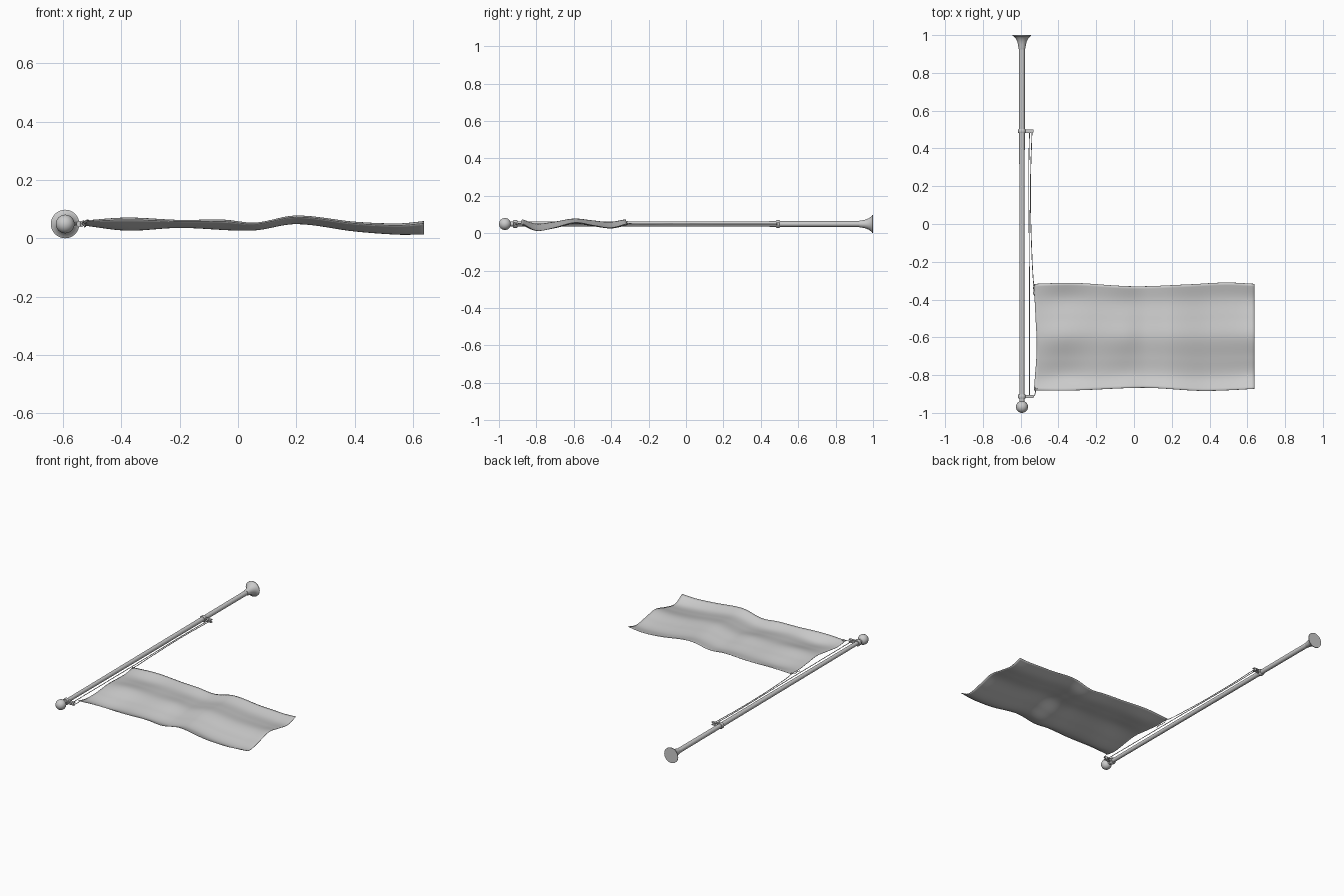
import bpy, bmesh, math
from mathutils import Vector

if "Cube" in bpy.data.objects:
    bpy.data.objects.remove(bpy.data.objects["Cube"])

PX, PZ = -0.593, 0.049  # pole axis


def make(name, bm, angle=40):
    bmesh.ops.recalc_face_normals(bm, faces=bm.faces)
    me = bpy.data.meshes.new(name)
    bm.to_mesh(me)
    bm.free()
    ob = bpy.data.objects.new(name, me)
    bpy.context.collection.objects.link(ob)
    bpy.ops.object.select_all(action='DESELECT')
    ob.select_set(True)
    bpy.context.view_layer.objects.active = ob
    bpy.ops.object.shade_smooth_by_angle(angle=math.radians(angle))
    return ob


def lathe_y(name, profile, n=32):
    """Revolve (radius, y) points about the pole axis."""
    bm = bmesh.new()
    rings = []
    for r, y in profile:
        rings.append([bm.verts.new((PX + r * math.cos(2 * math.pi * i / n), y,
                                    PZ + r * math.sin(2 * math.pi * i / n))) for i in range(n)])
    for a, b in zip(rings, rings[1:]):
        for i in range(n):
            bm.faces.new((a[i], a[(i + 1) % n], b[(i + 1) % n], b[i]))
    bm.faces.new(rings[0])
    bm.faces.new(rings[-1])
    return make(name, bm)


def rope(name, pts, r=0.002):
    cu = bpy.data.curves.new(name, 'CURVE')
    cu.dimensions = '3D'
    cu.bevel_depth = r
    cu.bevel_resolution = 2
    cu.use_fill_caps = True
    sp = cu.splines.new('BEZIER')
    sp.bezier_points.add(len(pts) - 1)
    for bp, p in zip(sp.bezier_points, pts):
        bp.co = p
        bp.handle_left_type = bp.handle_right_type = 'AUTO'
    ob = bpy.data.objects.new(name, cu)
    bpy.context.collection.objects.link(ob)
    return ob


def interp(pts, t):
    """Smooth cubic through (t, value) points."""
    if t <= pts[0][0]:
        return pts[0][1]
    for k in range(len(pts) - 1):
        (t0, v0), (t1, v1) = pts[k], pts[k + 1]
        if t <= t1:
            pa, pb = pts[max(k - 1, 0)], pts[min(k + 2, len(pts) - 1)]
            h, s = t1 - t0, (t - t0) / (t1 - t0)
            m0, m1 = (v1 - pa[1]) / (t1 - pa[0]) * h, (pb[1] - v0) / (pb[0] - t0) * h
            return ((2 * s**3 - 3 * s**2 + 1) * v0 + (s**3 - 2 * s**2 + s) * m0
                    + (3 * s**2 - 2 * s**3) * v1 + (s**3 - s**2) * m1)
    return pts[-1][1]


# Pole with a slight taper, and its flared foot
lathe_y("pole", [(0.0125, -0.95), (0.0155, 0.95)])
lathe_y("flared_foot", [(0.0165, 0.925), (0.019, 0.935), (0.021, 0.95), (0.025, 0.965),
                        (0.032, 0.98), (0.042, 0.992), (0.049, 0.996), (0.049, 1.0)])

# Ball finial
bm = bmesh.new()
bmesh.ops.create_uvsphere(bm, u_segments=32, v_segments=16, radius=0.032)
bmesh.ops.translate(bm, verts=bm.verts, vec=(PX, -0.968, PZ))
make("finial_ball", bm, 60)

# Collars with a peg to carry the halyard
for name, y in (("lower", 0.492), ("upper", -0.913)):
    lathe_y(name + "_collar", [(0.0185, y - 0.011), (0.0205, y - 0.008),
                               (0.0205, y + 0.008), (0.0185, y + 0.011)])
    for dz in (-0.008, 0.008):
        bm = bmesh.new()
        bmesh.ops.create_cube(bm, size=1)
        bmesh.ops.scale(bm, verts=bm.verts, vec=(0.05, 0.018, 0.005))
        bmesh.ops.translate(bm, verts=bm.verts, vec=(PX + 0.036, y, PZ + dz))
        bmesh.ops.bevel(bm, geom=bm.edges[:], offset=0.0015, segments=2, affect='EDGES')
        make(name + "_pulley_cheek", bm)
    bm = bmesh.new()
    bmesh.ops.create_cone(bm, cap_ends=True, segments=20, radius1=0.008, radius2=0.008, depth=0.018)
    bmesh.ops.translate(bm, verts=bm.verts, vec=(PX + 0.047, y, PZ))
    make(name + "_pulley_wheel", bm)

# Waving flag: height envelopes along x, wave shape across y
low = [(-0.53, 0.045), (-0.38, 0.028), (-0.2, 0.037), (0.05, 0.028), (0.2, 0.05),
       (0.4, 0.025), (0.55, 0.014), (0.64, 0.015)]
high = [(-0.53, 0.06), (-0.38, 0.07), (-0.2, 0.062), (-0.05, 0.063), (0.06, 0.053),
        (0.2, 0.077), (0.4, 0.056), (0.55, 0.05), (0.64, 0.058)]
wave = [(0, 0.85), (0.13, 0.0), (0.3, 0.35), (0.5, 1.0), (0.68, 0.65), (0.85, 0.35), (1, 0.85)]
back = [(0, -0.317), (0.18, -0.312), (0.45, -0.33), (0.7, -0.32), (0.87, -0.31), (1, -0.317)]
front = [(0, -0.882), (0.2, -0.88), (0.5, -0.867), (0.75, -0.883), (0.88, -0.88), (1, -0.872)]
left = [(0, -0.53), (0.4, -0.515), (0.7, -0.522), (1, -0.53)]
NX, NY = 72, 40


def flag_point(u, v):
    x0 = interp(left, v)
    x = x0 + (0.638 - x0) * u
    y0, y1 = interp(front, u), interp(back, u)
    lo, hi = interp(low, x), interp(high, x)
    return Vector((x, y0 + (y1 - y0) * v, lo + (hi - lo) * interp(wave, v)))


bm = bmesh.new()
grid = [[bm.verts.new(flag_point(i / NX, j / NY)) for j in range(NY + 1)] for i in range(NX + 1)]
for i in range(NX):
    for j in range(NY):
        bm.faces.new((grid[i][j], grid[i + 1][j], grid[i + 1][j + 1], grid[i][j + 1]))
flag = make("flag_cloth", bm, 60)
mod = flag.modifiers.new("thickness", 'SOLIDIFY')
mod.thickness = 0.002
mod.offset = 0

# Halyard: straight return line, and the line tied to the flag's corners
rope("return_line", [(-0.553, 0.492, PZ), (-0.557, 0.3, PZ), (-0.554, -0.2, PZ), (-0.553, -0.913, PZ)])
c_back, c_front = flag_point(0, 0.99), flag_point(0.005, 0.02)
rope("hoist_line_lower", [(-0.54, 0.492, PZ), (-0.548, 0.2, PZ), (-0.541, -0.15, PZ),
                          (-0.532, -0.31, PZ + 0.004), c_back])
rope("hoist_line_upper", [(-0.538, -0.913, PZ), (-0.53, -0.91, PZ), (-0.522, -0.892, PZ + 0.003), c_front])
rope("lower_tie_tail", [c_back, (-0.533, -0.36, PZ - 0.002), (-0.524, -0.39, PZ - 0.008), (-0.526, -0.415, PZ - 0.01)])
rope("upper_tie_tail", [c_front, (-0.52, -0.88, PZ + 0.012), (-0.512, -0.866, PZ + 0.012)])

# Small knots at the tied corners
for name, c in (("lower_knot", c_back), ("upper_knot", c_front)):
    bm = bmesh.new()
    bmesh.ops.create_uvsphere(bm, u_segments=12, v_segments=8, radius=0.005)
    bmesh.ops.translate(bm, verts=bm.verts, vec=c)
    make(name, bm, 60)
